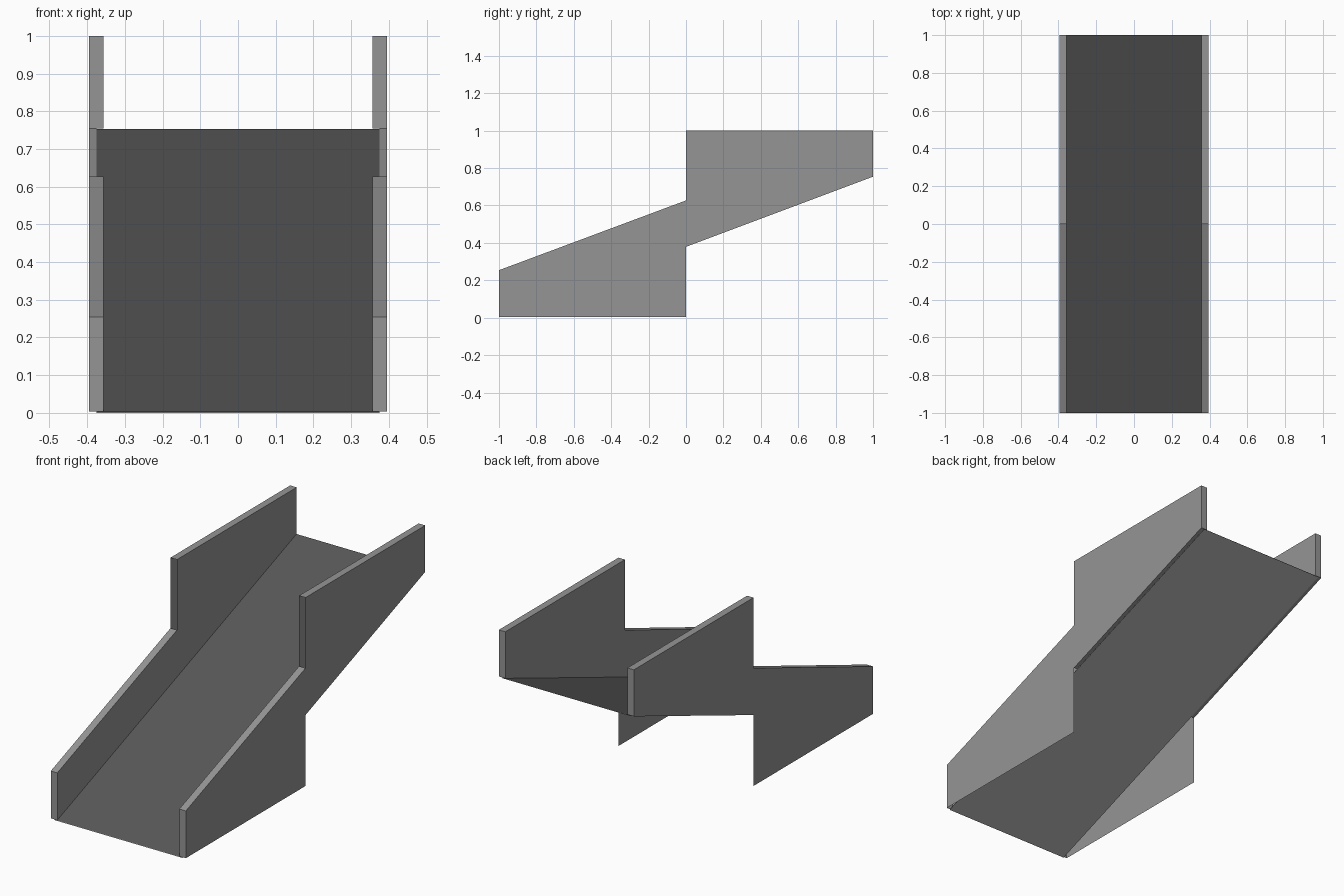
import bpy

if "Cube" in bpy.data.objects:
    bpy.data.objects.remove(bpy.data.objects["Cube"])

def material(name, v):
    m = bpy.data.materials.new(name)
    m.diffuse_color = (v, v, v, 1)
    m.use_nodes = True
    m.node_tree.nodes["Principled BSDF"].inputs["Base Color"].default_value = m.diffuse_color
    return m

wall_grey = material("mid grey", 0.30)
floor_grey = material("dark grey", 0.097)
under_grey = material("light grey", 0.47)

def add_sheets(name, verts, faces, mat):
    mesh = bpy.data.meshes.new(name)
    mesh.from_pydata(verts, [], faces)
    mesh.materials.append(mat)
    obj = bpy.data.objects.new(name, mesh)
    bpy.context.collection.objects.link(obj)
    return obj

OUT, IN, RAMP = .395, .357, .375

# Hollow side walls: outer sheet with skirt, inner sheet, caps, open at the step
outer = [(-1, .004), (0, .004), (0, .379), (1, .754), (1, 1), (0, 1), (0, .627), (-1, .254)]
inner = [(-1, .004), (1, .754)] + outer[4:]
for label, s in (("left", -1), ("right", 1)):
    verts = [(s * OUT, y, z) for y, z in outer] + [(s * IN, y, z) for y, z in inner]
    verts += [(s * RAMP, 0, .379), (s * RAMP, 1, .754)]
    faces = [(0, 1, 2, 3, 4, 5, 6, 7),   # outer side
             (13, 12, 11, 10, 9, 8),     # inner side
             (7, 6, 12, 13),             # sloped top
             (5, 4, 10, 11),             # level top
             (3, 9, 10, 4),              # back end
             (0, 7, 13, 8),              # front end
             (2, 14, 15, 3)]             # strip under the upper half
    if s < 0:
        faces = [f[::-1] for f in faces]
    add_sheets(label + "_wall", verts, faces, wall_grey)

# Sloping ramp floor and its paler underside
def ramp(name, z, mat, flip):
    quad = [(-RAMP, -1, z), (RAMP, -1, z), (RAMP, 1, z + .75), (-RAMP, 1, z + .75)]
    add_sheets(name, quad[::-1] if flip else quad, [(0, 1, 2, 3)], mat)

ramp("ramp_floor", .003, floor_grey, False)
ramp("ramp_underside", 0, under_grey, True)
